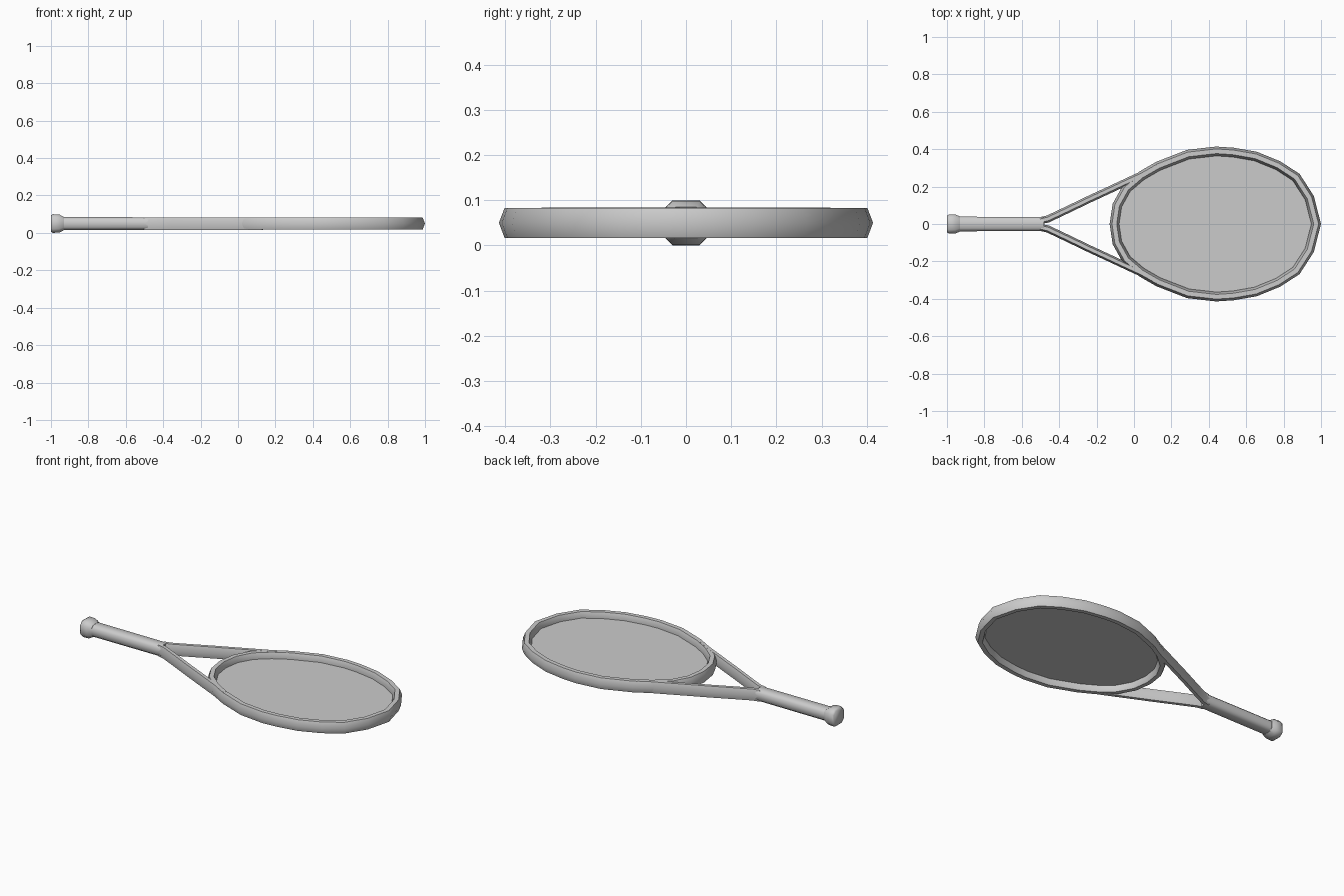
import bpy, bmesh, math
from mathutils import Vector

if "Cube" in bpy.data.objects:
    bpy.data.objects.remove(bpy.data.objects["Cube"])

ZC = 0.05  # mid-height of the racket


def finish(name, bm, angle=60):
    bmesh.ops.recalc_face_normals(bm, faces=bm.faces)
    me = bpy.data.meshes.new(name)
    bm.to_mesh(me)
    bm.free()
    ob = bpy.data.objects.new(name, me)
    bpy.context.collection.objects.link(ob)
    me.shade_smooth()
    me.set_sharp_from_angle(angle=math.radians(angle))
    return ob


def loft(name, rings, closed=False):
    bm = bmesh.new()
    vr = [[bm.verts.new(p) for p in r] for r in rings]
    n = len(vr[0])
    pairs = list(zip(vr, vr[1:]))
    if closed:
        pairs.append((vr[-1], vr[0]))
    for a, b in pairs:
        for i in range(n):
            j = (i + 1) % n
            bm.faces.new((a[i], a[j], b[j], b[i]))
    if not closed:
        bm.faces.new(vr[0])
        bm.faces.new(vr[-1])
    return finish(name, bm)


def sweep(name, pts, half_w, half_h, closed=False):
    """Mitred six-sided tube along a flat path."""
    n = len(pts)
    P = [Vector(p) for p in pts]
    rings = []
    for i, p in enumerate(P):
        a = P[i - 1] if (closed or i > 0) else None
        b = P[(i + 1) % n] if (closed or i < n - 1) else None
        d1 = (p - a).normalized() if a is not None else (b - p).normalized()
        d2 = (b - p).normalized() if b is not None else d1
        t = (d1 + d2).normalized()
        nrm = Vector((-t.y, t.x)) / max(t.dot(d1), 0.5)
        ring = []
        for u, v in ((1, 0), (.5, 1), (-.5, 1), (-1, 0), (-.5, -1), (.5, -1)):
            q = p + nrm * u * half_w
            ring.append((q.x, q.y, ZC + v * half_h))
        rings.append(ring)
    return loft(name, rings, closed)


# Head hoop with throat bridge, half path mirrored across y
half = [(0.974, 0), (0.938, 0.14), (0.867, 0.25), (0.77, 0.313), (0.65, 0.362),
        (0.53, 0.383), (0.44, 0.389), (0.29, 0.372), (0.13, 0.31), (0.04, 0.258),
        (-0.04, 0.19), (-0.09, 0.10), (-0.105, 0)]
path = half + [(x, -y) for x, y in half[-2:0:-1]]
sweep("head_hoop", path, 0.025, 0.033, closed=True)

# String bed as a single flat sheet
bm = bmesh.new()
c = Vector((0.43, 0))
bm.faces.new([bm.verts.new((c.x + (x - c.x) * 0.97, y * 0.97, ZC)) for x, y in path])
finish("string_bed", bm)

# Throat arms
arm = [(-0.50, 0.018), (-0.46, 0.027), (-0.35, 0.079), (-0.24, 0.132),
       (-0.13, 0.183), (-0.04, 0.225), (0.04, 0.262), (0.13, 0.312)]
for side, label in ((1, "left"), (-1, "right")):
    sweep("throat_arm_" + label, [(x, y * side) for x, y in arm], 0.019, 0.0335)

# Handle and butt cap: octagonal sections (x, half width, half height)
def octagon(x, w, h):
    k = 0.58
    return [(x, w * u, ZC + h * v) for u, v in
            ((1, k), (k, 1), (-k, 1), (-1, k), (-1, -k), (-k, -1), (k, -1), (1, -k))]


loft("handle", [octagon(-0.95, 0.039, 0.034), octagon(-0.48, 0.038, 0.0335)])
loft("butt_cap", [octagon(x, w, h) for x, w, h in
                  ((-1.0, 0.046, 0.044), (-0.99, 0.051, 0.05),
                   (-0.955, 0.051, 0.048), (-0.93, 0.040, 0.035))])
